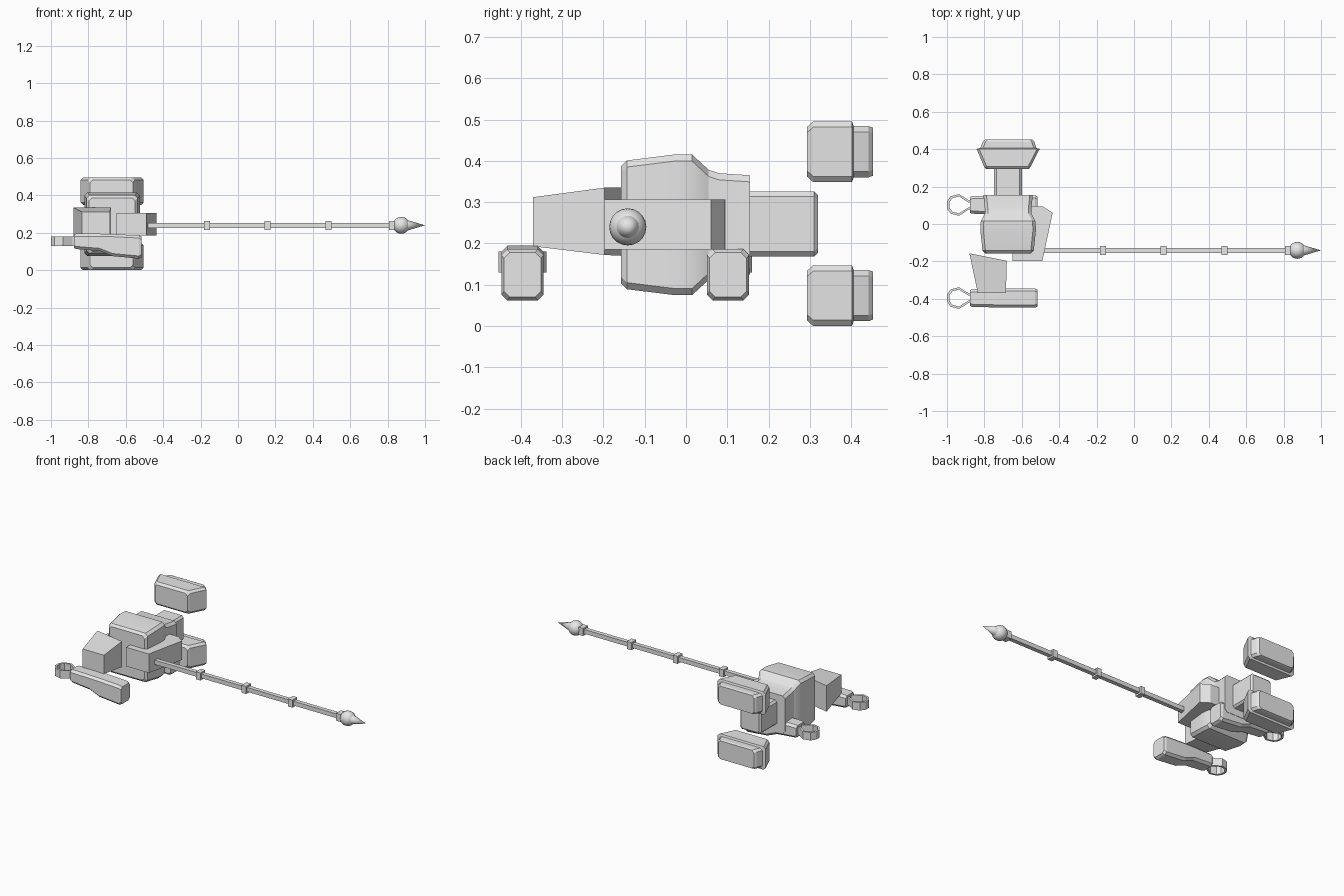
import bpy, bmesh, math

if "Cube" in bpy.data.objects:
    bpy.data.objects.remove(bpy.data.objects["Cube"])

grey = bpy.data.materials.new("plain grey")
grey.diffuse_color = (0.8, 0.8, 0.8, 1)
grey.use_nodes = True
grey.node_tree.nodes["Principled BSDF"].inputs["Base Color"].default_value = grey.diffuse_color


def skin(name, loops, smooth=False):
    """Join matching point loops into a capped solid."""
    bm = bmesh.new()
    rows = [[bm.verts.new(p) for p in loop] for loop in loops]
    n = len(rows[0])
    for a, b in zip(rows, rows[1:]):
        for i in range(n):
            j = (i + 1) % n
            bm.faces.new((a[i], a[j], b[j], b[i]))
    bm.faces.new(rows[0])
    bm.faces.new(rows[-1][::-1])
    bmesh.ops.recalc_face_normals(bm, faces=bm.faces)
    mesh = bpy.data.meshes.new(name)
    bm.to_mesh(mesh)
    bm.free()
    mesh.materials.append(grey)
    ob = bpy.data.objects.new(name, mesh)
    bpy.context.collection.objects.link(ob)
    if smooth:
        finish(ob)
    return ob


def finish(ob):
    bpy.ops.object.select_all(action='DESELECT')
    ob.select_set(True)
    bpy.context.view_layer.objects.active = ob
    bpy.ops.object.shade_smooth_by_angle(angle=math.radians(25))


def section(axis, t, u0, u1, v0, v1, c=0.0):
    """Rectangle across an axis, with corners cut by c."""
    if c:
        uv = [(u0 + c, v0), (u1 - c, v0), (u1, v0 + c), (u1, v1 - c),
              (u1 - c, v1), (u0 + c, v1), (u0, v1 - c), (u0, v0 + c)]
    else:
        uv = [(u0, v0), (u1, v0), (u1, v1), (u0, v1)]
    return [(t, u, v) if axis == 'x' else (u, t, v) for u, v in uv]


def loft(name, axis, rows, c=0.0, smooth=False):
    return skin(name, [section(axis, *r, c) for r in rows], smooth)


# Torso: waisted body lofted from front to back (y, half width, half height)
CX, CZ = -0.673, 0.245
loft("torso", 'y', [(y, CX - w, CX + w, CZ - h, CZ + h) for y, w, h in (
    (-0.157, 0.123, 0.142), (-0.143, 0.137, 0.156), (-0.03, 0.149, 0.17),
    (0.015, 0.146, 0.17), (0.055, 0.125, 0.133), (0.08, 0.124, 0.125),
    (0.155, 0.132, 0.12))], 0.016, True)

# Waist block behind the torso
loft("waist", 'y', [(0.14, -0.748, -0.6, 0.168, 0.326),
                    (0.31, -0.748, -0.6, 0.168, 0.326),
                    (0.32, -0.738, -0.61, 0.178, 0.316)], 0.012)

# Two feet, one above the other
for name, z in (("lower_foot", 0.0735), ("upper_foot", 0.422)):
    loft(name, 'y', [(y, x0, x1, z - h, z + h) for y, x0, x1, h in (
        (0.293, -0.79, -0.562, 0.06), (0.308, -0.802, -0.552, 0.0735),
        (0.402, -0.842, -0.504, 0.0735), (0.406, -0.822, -0.522, 0.062),
        (0.442, -0.807, -0.534, 0.062), (0.453, -0.795, -0.546, 0.058))], 0.014)

# Tapered upper arm reaching forward, with a slanted inner end
skin("upper_arm", [
    [(-0.835, -0.37, 0.193), (-0.685, -0.37, 0.193),
     (-0.685, -0.37, 0.312), (-0.835, -0.37, 0.312)],
    [(-0.88, -0.157, 0.17), (-0.68, -0.197, 0.172),
     (-0.68, -0.197, 0.335), (-0.88, -0.157, 0.335)]])

# Angled shoulder block at the side, rounded at the back
plan = [(-0.65, -0.197), (-0.49, -0.197), (-0.435, 0.06),
        (-0.487, 0.094), (-0.56, 0.096), (-0.65, 0.06)]
skin("shoulder", [[(x, y, z) for x, y in plan] for z in (0.185, 0.306)])

# Two forearms, each with an open looped hand
for side, y in (("front", -0.396), ("back", 0.102)):
    loft(side + "_forearm", 'x', [(x, y - w, y + w, z0, z1) for x, w, z0, z1 in (
        (-0.877, 0.042, 0.118, 0.19), (-0.865, 0.047, 0.113, 0.195),
        (-0.74, 0.05, 0.103, 0.195), (-0.67, 0.051, 0.075, 0.193),
        (-0.53, 0.051, 0.062, 0.186), (-0.515, 0.045, 0.07, 0.178))], 0.014)
    half = [(-0.86, 0.022), (-0.885, 0.026), (-0.935, 0.058),
            (-0.98, 0.047), (-1.0, 0.018)]
    path = half + [(x, -v) for x, v in reversed(half)]
    loops = []
    for x, v in path:
        xi, vi = -0.935 + (x + 0.935) * 0.8, v * 0.78
        if x > -0.9:
            xi = x
            vi = v * 0.5
        loops.append([(x, y + v, 0.13), (x, y + v, 0.18),
                      (xi, y + vi, 0.18), (xi, y + vi, 0.13)])
    skin(side + "_hand", loops)

# Long square shaft with collars
RY, RZ = -0.141, 0.24


def bar(name, x0, x1, r):
    loft(name, 'x', [(x, RY - r, RY + r, RZ - r, RZ + r) for x in (x0, x1)])


bar("shaft", -0.52, 0.84, 0.0135)
for i, x in enumerate((-0.165, 0.157, 0.483, 0.822)):
    bar("collar_%d" % (i + 1), x - 0.016, x + 0.016, 0.024)

# Ball and pointed tip
bpy.ops.mesh.primitive_uv_sphere_add(segments=20, ring_count=12, radius=0.045,
                                     location=(0.873, RY, RZ),
                                     rotation=(0, math.pi / 2, 0))
ball = bpy.context.object
ball.name = "ball"
bpy.ops.mesh.primitive_cone_add(vertices=20, radius1=0.028, radius2=0, depth=0.095,
                                location=(0.9525, RY, RZ),
                                rotation=(0, math.pi / 2, 0))
tip = bpy.context.object
tip.name = "tip"
for ob in (ball, tip):
    ob.data.materials.append(grey)
    finish(ob)
